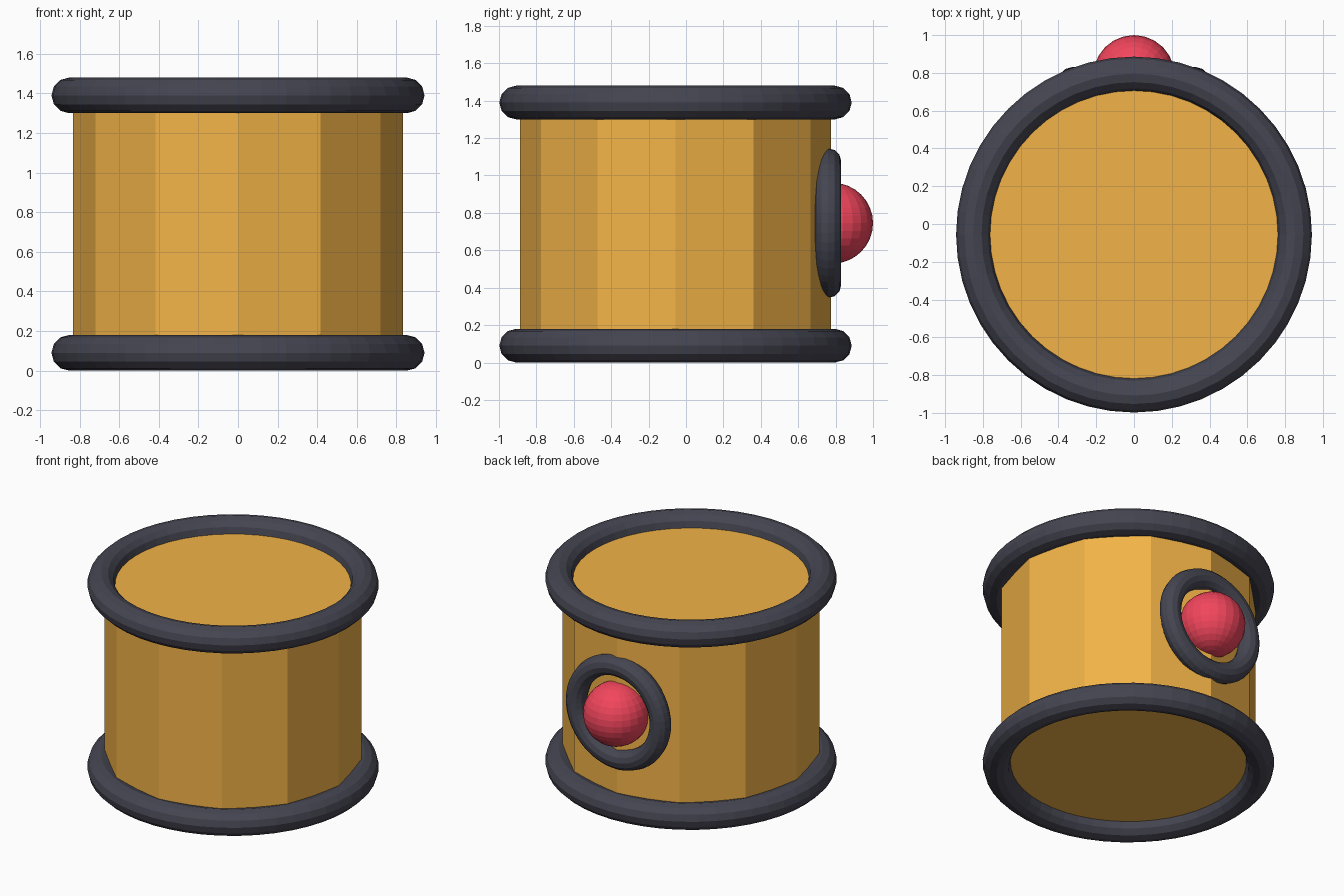
import bpy
from math import pi

if "Cube" in bpy.data.objects:
    bpy.data.objects.remove(bpy.data.objects["Cube"])

CY = -0.056   # drum axis
BY = 0.76     # ring on the back face
BZ = 0.745


def material(name, color):
    m = bpy.data.materials.new(name)
    m.diffuse_color = (*color, 1)
    m.use_nodes = True
    m.node_tree.nodes["Principled BSDF"].inputs["Base Color"].default_value = m.diffuse_color
    return m


gold = material("gold", (0.89, 0.45, 0.063))
dark = material("dark", (0.06, 0.06, 0.084))
red = material("red", (0.89, 0.06, 0.107))


def finish(name, mat):
    ob = bpy.context.object
    ob.name = name
    ob.data.materials.append(mat)
    return ob


def ring(name, loc, major, minor, rot=(0, 0, 0)):
    bpy.ops.mesh.primitive_torus_add(
        location=loc, rotation=rot, major_radius=major, minor_radius=minor,
        major_segments=48, minor_segments=12)
    return finish(name, dark)


# Twelve-sided drum body, turned so a corner lies on each axis
bpy.ops.mesh.primitive_cylinder_add(vertices=12, radius=0.832, depth=1.3,
                                    location=(0, CY, 0.74))
finish("drum_body", gold)

# Rims at both ends
ring("bottom_rim", (0, CY, 0.09), 0.852, 0.09)
ring("top_rim", (0, CY, 1.39), 0.852, 0.09)

# Round button with its surround on the back
ring("button_surround", (0, BY, BZ), 0.33, 0.07, (pi / 2, 0, 0))
bpy.ops.mesh.primitive_uv_sphere_add(segments=24, ring_count=16, radius=0.216,
                                     location=(0, 0.784, BZ))
finish("button", red)
